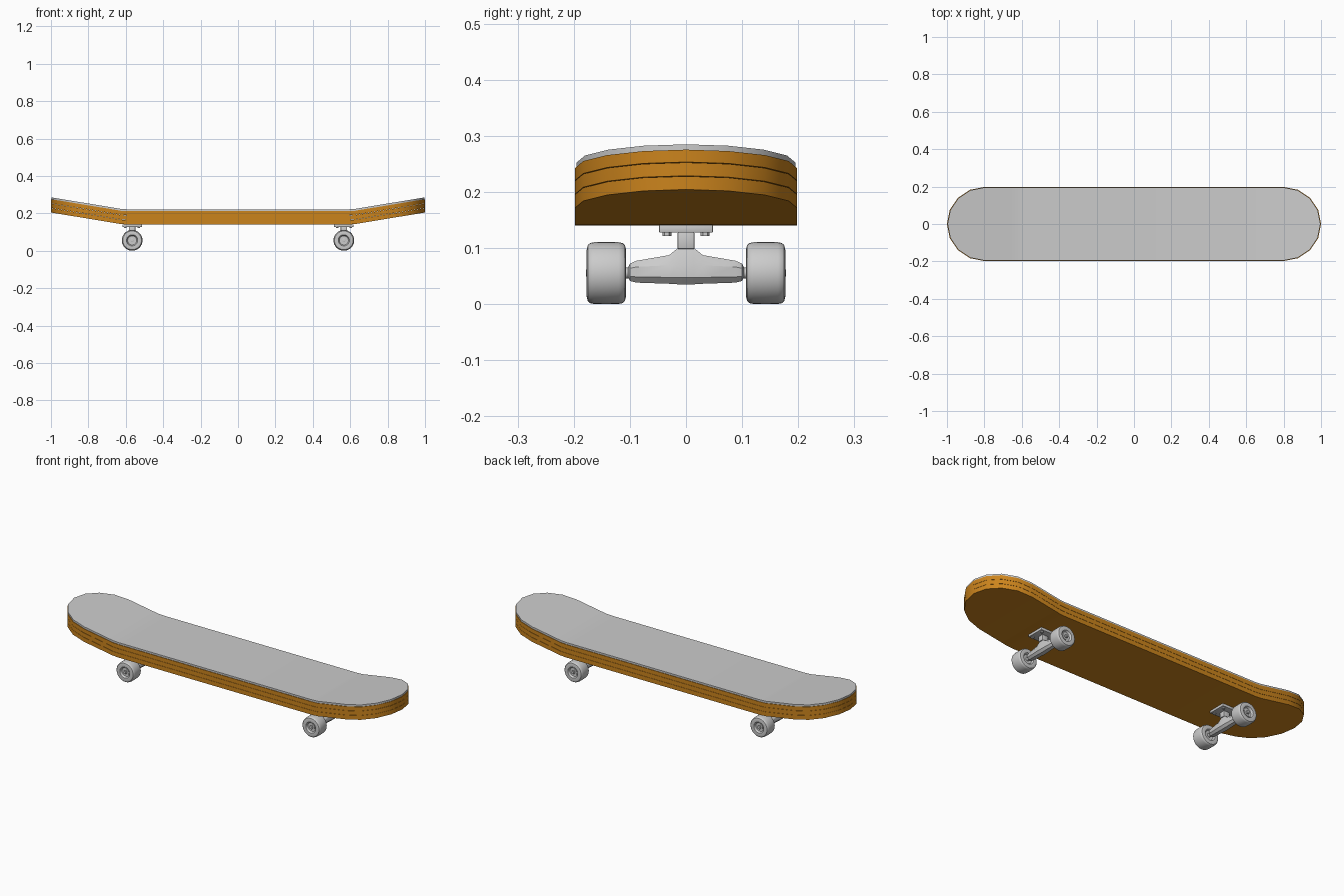
import bpy, bmesh, math
from mathutils import Matrix, Vector

if "Cube" in bpy.data.objects:
    bpy.data.objects.remove(bpy.data.objects["Cube"])

wood = bpy.data.materials.new("wood")
wood.diffuse_color = (0.6, 0.23, 0.012, 1)
wood.use_nodes = True
wood.node_tree.nodes["Principled BSDF"].inputs["Base Color"].default_value = wood.diffuse_color


def finish(bm, name, mat=None, smooth=True):
    bmesh.ops.remove_doubles(bm, verts=bm.verts, dist=1e-5)
    bmesh.ops.recalc_face_normals(bm, faces=bm.faces)
    me = bpy.data.meshes.new(name)
    bm.to_mesh(me)
    bm.free()
    ob = bpy.data.objects.new(name, me)
    bpy.context.collection.objects.link(ob)
    if mat:
        me.materials.append(mat)
    if smooth:
        bpy.ops.object.select_all(action='DESELECT')
        ob.select_set(True)
        bpy.context.view_layer.objects.active = ob
        bpy.ops.object.shade_smooth_by_angle(angle=math.radians(30))
    return ob


def loft(bm, rings, caps=True):
    vs = [[bm.verts.new(p) for p in r] for r in rings]
    n = len(rings[0])
    for a, b in zip(vs, vs[1:]):
        for i in range(n):
            j = (i + 1) % n
            bm.faces.new((a[i], a[j], b[j], b[i]))
    if caps:
        bm.faces.new(vs[0])
        bm.faces.new(vs[-1])


def lathe(name, profile, cx, side, cz, seg=32):
    # profile of (radius, distance along y) turned around the axle
    bm = bmesh.new()
    loft(bm, [[(cx + r * math.cos(2 * math.pi * i / seg), side * y,
                cz + r * math.sin(2 * math.pi * i / seg)) for i in range(seg)]
              for r, y in profile])
    return finish(bm, name)


def box(name, centre, size, bevel=0.0):
    bm = bmesh.new()
    bmesh.ops.create_cube(bm, size=1, matrix=Matrix.Translation(centre) @ Matrix.Diagonal((*size, 1)))
    if bevel:
        bmesh.ops.bevel(bm, geom=bm.edges[:], offset=bevel, segments=2, affect='EDGES', profile=0.5)
    return finish(bm, name)


# Deck: stacked layers sharing one outline and one kicked-up end curve
def kick(x):
    x = abs(x)
    pts = [(0.59, 0), (0.625, 0.002), (0.66, 0.008), (1.0, 0.064)]
    if x <= pts[0][0]:
        return 0
    for (x0, z0), (x1, z1) in zip(pts, pts[1:]):
        if x <= x1 + 1e-6:
            return z0 + (z1 - z0) * (x - x0) / (x1 - x0)
    return pts[-1][1]


def deck_layer(name, z0, z1, inset, mat):
    half = [(0.59, 1), (0.625, 1), (0.66, 1), (0.8, 1)]
    half += [(0.8 + (0.2 - inset) * math.sin(a), math.cos(a))
             for a in (math.pi / 8 * k for k in (1, 2, 3, 4))]
    stations = [(-x, w) for x, w in reversed(half)] + half
    hw = 0.198 - inset
    rings = []
    for x, w in stations:
        y, k = w * hw, kick(x)
        rings.append([(x, -y, z0 + k), (x, y, z0 + k), (x, y, z1 + k), (x, -y, z1 + k)])
    bm = bmesh.new()
    loft(bm, rings, caps=False)
    return finish(bm, name, mat)


deck_layer("deck_ply_bottom", 0.142, 0.1655, 0, wood)
deck_layer("deck_ply_middle", 0.1665, 0.190, 0, wood)
deck_layer("deck_ply_top", 0.191, 0.213, 0, wood)
deck_layer("grip_sheet", 0.213, 0.223, 0.003, None)

AX = 0.057  # axle height
# Wheel profile: inner dish, rounded tread, outer dish
wheel = [(0.008, 0.118), (0.024, 0.116), (0.030, 0.108), (0.042, 0.107), (0.050, 0.109),
         (0.0535, 0.113), (0.055, 0.120), (0.0555, 0.142), (0.055, 0.164), (0.0535, 0.171),
         (0.050, 0.175), (0.042, 0.177), (0.030, 0.176), (0.024, 0.166), (0.008, 0.164)]
bearing = [(0.010, 0.160), (0.019, 0.160), (0.019, 0.168), (0.010, 0.168)]
nut = [(0.010, 0.165), (0.010, 0.175), (0.008, 0.176)]

# Hanger sections: y, half depth, bottom z, top z, half depth of the top
sections = [(0.103, 0.012, 0.049, 0.068, 0.006), (0.100, 0.016, 0.043, 0.074, 0.008),
            (0.088, 0.019, 0.040, 0.079, 0.010), (0.030, 0.022, 0.038, 0.089, 0.011),
            (0.014, 0.023, 0.037, 0.102, 0.012)]


def hanger(name, cx):
    rings = []
    full = [(-s[0], *s[1:]) for s in sections] + sections[::-1]
    for y, d, zb, zt, t in full:
        lo, hi = AX - 0.4 * (AX - zb), AX + 0.5 * (min(zt, 0.085) - AX)
        rings.append([(cx + x, y, z) for x, z in
                      ((-0.5 * d, zb), (0.5 * d, zb), (d, lo), (d, hi),
                       (t, zt), (-t, zt), (-d, hi), (-d, lo))])
    bm = bmesh.new()
    loft(bm, rings)
    finish(bm, name)


for end, cx in (("left", -0.566), ("right", 0.566)):
    # Truck: base plate, stem, hanger and axle
    box(f"{end}_base_plate", Vector((cx, 0, 0.136)), (0.104, 0.096, 0.014), 0.002)
    box(f"{end}_stem", Vector((cx, 0, 0.115)), (0.034, 0.030, 0.030), 0.002)
    hanger(f"{end}_hanger", cx)
    lathe(f"{end}_axle", [(0.0065, -0.178), (0.0065, 0.178)], cx, 1, AX, 16)
    # Mounting nuts
    for i, (dx, dy) in enumerate(((-1, -1), (-1, 1), (1, -1), (1, 1))):
        bm = bmesh.new()
        bmesh.ops.create_cone(bm, cap_ends=True, segments=6, radius1=0.008, radius2=0.008, depth=0.008,
                              matrix=Matrix.Translation((cx + dx * 0.036, dy * 0.034, 0.127)))
        finish(bm, f"{end}_mounting_nut_{i + 1}")
    # Wheels with bearings and axle nuts
    for side, tag in ((-1, "front"), (1, "back")):
        lathe(f"{end}_{tag}_wheel", wheel, cx, side, AX)
        lathe(f"{end}_{tag}_bearing", bearing, cx, side, AX)
        lathe(f"{end}_{tag}_axle_nut", nut, cx, side, AX, 6)
        lathe(f"{end}_{tag}_spacer", [(0.010, 0.101), (0.010, 0.119)], cx, side, AX, 16)

# Rest the wheels exactly on the ground
for ob in bpy.context.collection.objects:
    ob.location.z -= AX - 0.0555
